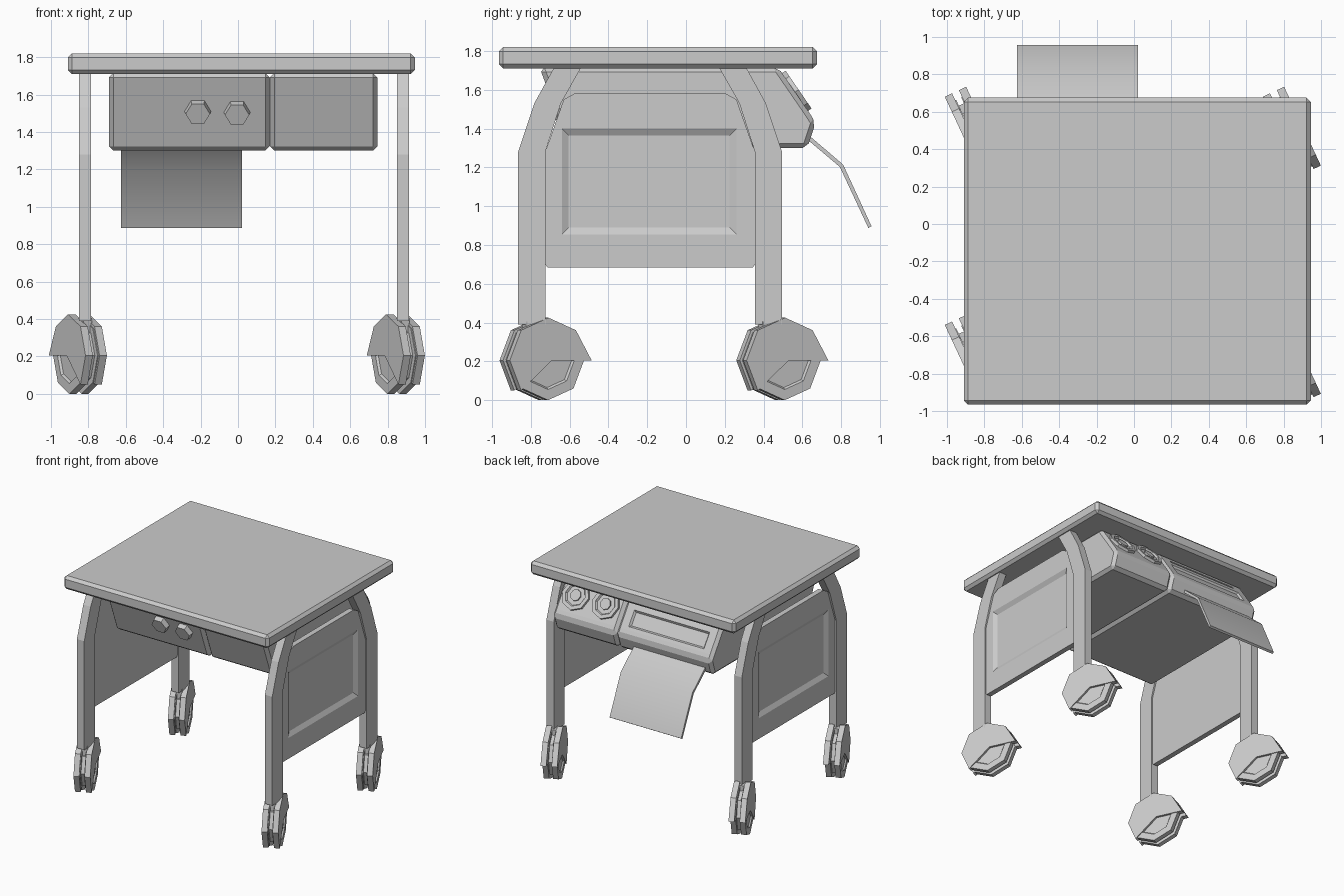
import bpy, bmesh
from math import sin, cos, radians, atan2
from mathutils import Matrix, Vector

cube = bpy.data.objects.get("Cube")
if cube:
    bpy.data.objects.remove(cube, do_unlink=True)

grey = bpy.data.materials.new("plain grey")
grey.use_nodes = True
grey.diffuse_color = (0.6, 0.6, 0.6, 1)
grey.node_tree.nodes["Principled BSDF"].inputs["Base Color"].default_value = (0.6, 0.6, 0.6, 1)


def finish(name, bm, matrix=None):
    bmesh.ops.recalc_face_normals(bm, faces=bm.faces)
    if matrix:
        bm.transform(matrix)
    mesh = bpy.data.meshes.new(name)
    bm.to_mesh(mesh)
    bm.free()
    mesh.materials.append(grey)
    obj = bpy.data.objects.new(name, mesh)
    bpy.context.collection.objects.link(obj)
    return obj


def prism(name, profile, x0, x1, matrix=None, recess=None):
    """Extrude a (y, z) profile from x0 to x1; recess = (border, depth) sinks both ends."""
    bm = bmesh.new()
    face = bm.faces.new([bm.verts.new((x0, y, z)) for y, z in profile])
    out = bmesh.ops.extrude_face_region(bm, geom=[face])
    verts = [v for v in out["geom"] if isinstance(v, bmesh.types.BMVert)]
    bmesh.ops.translate(bm, verts=verts, vec=(x1 - x0, 0, 0))
    if recess:
        bmesh.ops.recalc_face_normals(bm, faces=bm.faces)
        ends = [f for f in bm.faces if abs(f.normal.x) > 0.9]
        bmesh.ops.inset_individual(bm, faces=ends, thickness=recess[0], depth=0)
        bmesh.ops.inset_individual(bm, faces=ends, thickness=0.01, depth=-recess[1])
    return finish(name, bm, matrix)


def bevel(obj, width):
    mod = obj.modifiers.new("bevel", "BEVEL")
    mod.width, mod.segments = width, 1
    mod.limit_method, mod.angle_limit = "ANGLE", radians(35)


def apply_mods(obj):
    bpy.context.view_layer.update()
    mesh = bpy.data.meshes.new_from_object(
        obj.evaluated_get(bpy.context.evaluated_depsgraph_get()))
    obj.modifiers.clear()
    obj.data = mesh


def cut(obj, cutter):
    mod = obj.modifiers.new("cut", "BOOLEAN")
    mod.operation, mod.solver, mod.object = "DIFFERENCE", "EXACT", cutter
    apply_mods(obj)
    bpy.data.objects.remove(cutter, do_unlink=True)


def tapered_block(name, w, h, depth, taper, matrix):
    """Block straddling local z = 0, narrowing by taper at its -depth end."""
    bm = bmesh.new()
    bmesh.ops.create_cube(bm, size=2)
    for v in bm.verts:
        t = taper * v.co.z
        v.co = Vector((v.co.x * (w / 2 + t), v.co.y * (h / 2 + t), v.co.z * depth))
    return finish(name, bm, matrix)


def on_slope(x, y, z, ny, nz):
    """Frame at a point whose z axis points along the (ny, nz) normal."""
    return Matrix.Translation((x, y, z)) @ Matrix.Rotation(-atan2(ny, nz), 4, "X")


def ring(radius, n=8):
    return [(radius * cos(radians(360 / n * i)), radius * sin(radians(360 / n * i)))
            for i in range(n)]


MID_X, MID_Y = 0.032, -0.185

# Table top
top = prism("table_top", [(-0.965, 1.71), (0.675, 1.71), (0.675, 1.82), (-0.965, 1.82)], -0.91, 0.945)
bevel(top, 0.022)
apply_mods(top)

# Legs, bending inwards near the top (offsets from the middle in y)
leg = [(0.54, 0.39), (0.68, 0.39), (0.68, 1.28), (0.597, 1.53), (0.495, 1.715),
       (0.355, 1.715), (0.46, 1.53), (0.54, 1.28)]
panel = [(0.53, 0.685), (0.54, 0.7), (0.54, 1.28), (0.445, 1.55), (0.39, 1.58)]
panel = [(MID_Y + y, z) for y, z in panel] + [(MID_Y - y, z) for y, z in reversed(panel)]

# Caster parts in the wheel plane
wheel = ring(0.205)
cover = [(0.245, 0)] + ring(0.22)[1:6] + [(0.02, 0)]
hub = ring(0.17)

for side, side_name in ((1, "left"), (-1, "right")):
    cx = MID_X + side * 0.85
    for end, end_name in ((-1, "front"), (1, "back")):
        tag = f"{end_name}_{side_name}"
        prism(f"{tag}_leg", [(MID_Y + end * y, z) for y, z in leg], cx - 0.033, cx + 0.033)

        # Twin-wheel caster, swivelled and trailing behind the leg
        place = (Matrix.Translation((cx - 0.033, MID_Y + end * 0.61 + 0.06, 0.205))
                 @ Matrix.Rotation(radians(25), 4, "Z"))
        prism(f"{tag}_caster_hub", hub, -0.02, 0.02, place)
        prism(f"{tag}_caster_stem", [(-0.11, 0), (0.03, 0), (0.03, 0.2), (-0.11, 0.2)],
              -0.025, 0.025, place)
        for s in (1, -1):
            prism(f"{tag}_wheel", wheel, s * 0.015, s * 0.056, place, (0.055, 0.012))
            prism(f"{tag}_wheel_cover", cover, s * 0.02, s * 0.063, place)

    # Side panel with a sunken field on its outer face
    board = prism(f"{side_name}_side_panel", panel, cx - 0.022, cx + 0.022)
    frame = (Matrix.Translation((cx + side * 0.022, -0.19, 1.127))
             @ Matrix.Rotation(side * radians(90), 4, "Y"))
    cut(board, tapered_block("panel_cutter", 0.545, 0.9, 0.02, 0.035, frame))

# Under-table console in two units with bevelled edges
console = [(-0.755, 1.715), (-0.6, 1.3), (0.625, 1.3), (0.668, 1.43), (0.64, 1.475), (0.475, 1.715)]
units = []
for name, x0, x1 in (("wide_console", -0.69, 0.17), ("narrow_console", 0.17, 0.745)):
    unit = prism(name, console, x0, x1)
    bevel(unit, 0.024)
    apply_mods(unit)
    units.append(unit)

# Sunken field and slot on the sloping back of the wide unit
cut(units[0], tapered_block("field_cutter", 0.68, 0.13, 0.015, 0.012,
                            on_slope(-0.26, 0.588, 1.55, 0.825, 0.567)))
cut(units[0], tapered_block("slot_cutter", 0.64, 0.02, 0.03, 0,
                            on_slope(-0.26, 0.517, 1.653, 0.825, 0.567)))

# Round dials on the sloping back of the narrow unit
turn = Matrix.Rotation(radians(-90), 4, "Y")
for x in (0.325, 0.595):
    frame = on_slope(x, 0.562, 1.588, 0.825, 0.567) @ turn
    prism("dial_ring", ring(0.118), -0.01, 0.022, frame, (0.03, 0.014))
    prism("dial_centre", ring(0.045), -0.01, 0.02, frame)

# Hexagonal knobs on the sloping front
for x, z in ((-0.215, 1.51), (-0.005, 1.505)):
    y = -0.755 + (1.715 - z) * 0.374
    bm = bmesh.new()
    bmesh.ops.create_cone(bm, cap_ends=True, segments=6, radius1=0.077, radius2=0.065, depth=0.08)
    finish("front_knob", bm, on_slope(x, y, z, -0.935, -0.354) @ Matrix.Rotation(radians(30), 4, "Z")
           if abs(bm.verts[:][0].co.x) < 0.01 else on_slope(x, y, z, -0.935, -0.354))

# Bent tray hanging from the back
tray = prism("hanging_tray", [(0.6, 1.365), (0.793, 1.202), (0.94, 0.887),
                              (0.956, 0.897), (0.81, 1.214), (0.61, 1.385)], -0.625, 0.022)
bpy.ops.object.select_all(action="DESELECT")
tray.select_set(True)
bpy.context.view_layer.objects.active = tray
bpy.ops.object.shade_smooth_by_angle(angle=radians(35))
